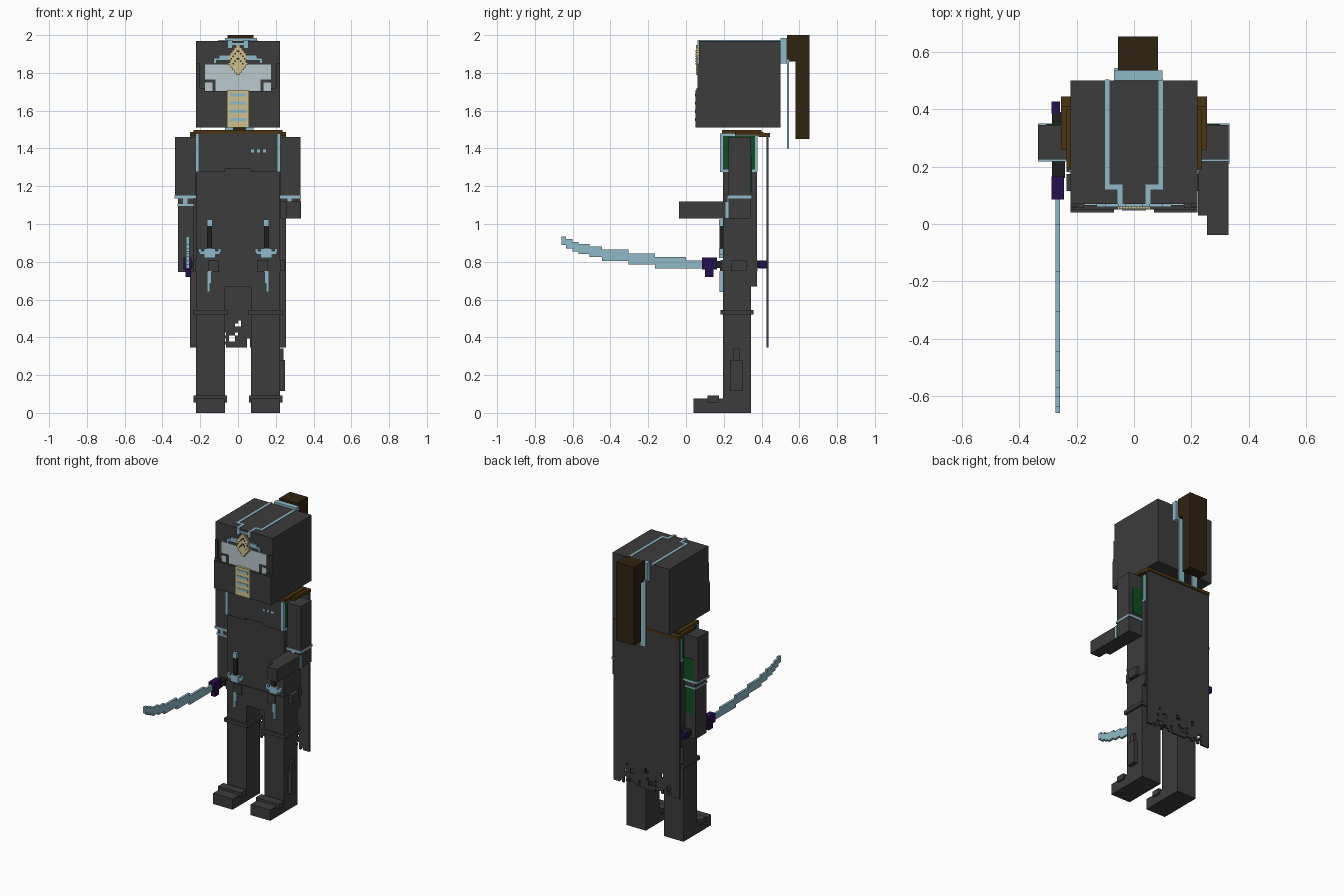
import bpy, bmesh, random

random.seed(4)


def material(name, hexa):
    rgb = [int(hexa[i:i + 2], 16) / 255 for i in (0, 2, 4)]
    lin = [c / 12.92 if c <= 0.04045 else ((c + 0.055) / 1.055) ** 2.4 for c in rgb]
    m = bpy.data.materials.new(name)
    m.diffuse_color = (*lin, 1)
    return m


DARK = material("charcoal", "3c3c3c")
BLUE = material("pale blue", "90b9c9")
LIGHT = material("light grey", "b9c8cd")
BEIGE = material("beige", "cfc08e")
BROWN = material("collar brown", "4a3512")
HAIR = material("dark brown", "2f2311")
GREEN = material("green", "0f4c22")
PURPLE = material("deep purple", "25104d")
BLACK = material("near black", "1f1f1f")


def boxes(name, mat, *specs):
    """One object made of boxes given as (x0, x1, y0, y1, z0, z1)."""
    bm = bmesh.new()
    for s in specs:
        x, y, z = sorted(s[0:2]), sorted(s[2:4]), sorted(s[4:6])
        v = [bm.verts.new((a, b, c)) for a in x for b in y for c in z]
        for f in ((0, 1, 3, 2), (4, 6, 7, 5), (0, 4, 5, 1), (2, 3, 7, 6), (0, 2, 6, 4), (1, 5, 7, 3)):
            bm.faces.new([v[i] for i in f])
    bmesh.ops.recalc_face_normals(bm, faces=bm.faces[:])
    me = bpy.data.meshes.new(name)
    bm.to_mesh(me)
    bm.free()
    me.materials.append(mat)
    ob = bpy.data.objects.new(name, me)
    bpy.context.collection.objects.link(ob)
    return ob


def pair(name, mat, *specs):
    """Same boxes on both sides of x = 0."""
    flipped = [(-s[0], -s[1], *s[2:]) for s in specs]
    return boxes(name, mat, *specs, *flipped)


# --- Head and face ---
boxes("head", DARK, (-.222, .222, .07, .5, 1.51, 1.97))
pair("mask", DARK, (.055, .222, .05, .07, 1.51, 1.705), (.175, .222, .055, .07, 1.705, 1.72),
     (.2, .222, .06, .07, 1.72, 1.85))
boxes("visor", LIGHT, (-.175, .175, .065, .07, 1.705, 1.845))
pair("visor_frame", DARK, (.12, .175, .062, .065, 1.75, 1.765), (.12, .135, .062, .065, 1.705, 1.75))
boxes("mouth_grille", BEIGE, (-.055, .055, .05, .07, 1.51, 1.71))
boxes("grille_slits", BLUE, *[(-.042, .042, .047, .05, z, z + .017) for z in (1.545, 1.588, 1.632, 1.675)])

# --- Forehead emblem: stepped disc with dark studs ---
P = .0105
halves = [1, 2, 3, 4, 5, 4, 5, 4, 4, 3, 2, 1]
disc, studs = [], []
for r, h in enumerate(halves):
    z = 1.79 + r * P * 1.25
    disc.append((-h * P, h * P, .053, .07, z, z + P * 1.25))
    if r > 3:
        studs += [(s * i * P, s * (i + .8) * P, .051, .053, z + .002, z + P)
                  for i in range(h) if (i + r) % 3 == 0 for s in (1, -1)]
boxes("emblem", BEIGE, *disc)
boxes("emblem_studs", BLACK, *studs)
pair("emblem_wings", BLUE, (.05, .125, .06, .07, 1.865, 1.88), (.04, .1, .06, .07, 1.88, 1.895),
     (.03, .055, .06, .07, 1.93, 1.975), (0, .055, .06, .07, 1.945, 1.96), (.115, .13, .06, .07, 1.85, 1.875))

# --- Stripes over the head top ---
pair("head_stripes", BLUE, (.085, .102, .12, .505, 1.965, 1.974), (.04, .09, .12, .137, 1.965, 1.974),
     (.04, .057, .07, .125, 1.965, 1.974))

# --- Ponytail with its tie and ribbons ---
boxes("hair_tie", BLUE, (-.07, .1, .5, .535, 1.85, 1.985))
boxes("hair_ribbons", BLUE, (-.068, -.025, .535, .545, 1.4, 1.87), (.04, .083, .535, .545, 1.4, 1.87))
boxes("ponytail", HAIR, (-.055, .083, .535, .655, 1.86, 2), (-.055, .083, .58, .655, 1.45, 1.86))

# --- Torso ---
boxes("torso", DARK, (-.222, .222, .195, .375, .67, 1.48))
boxes("chest_plate", DARK, (-.222, -.07, .183, .195, 1.275, 1.48), (-.07, .07, .183, .195, 1.29, 1.48),
      (.07, .222, .183, .195, 1.275, 1.48))
boxes("chest_dots", BLUE, *[(x, x + .016, .18, .183, 1.378, 1.394) for x in (.068, .1, .132)])
pair("side_trim", BLUE, (.208, .226, .18, .196, 1.275, 1.48), (.216, .226, .365, .378, 1.275, 1.48),
     (.22, .226, .19, .37, 1.275, 1.288), (.22, .226, .19, .37, 1.467, 1.48))
pair("side_panel", GREEN, (.22, .225, .2, .365, 1.288, 1.467))
boxes("belt", DARK, (-.226, .226, .188, .379, .75, .81))
pair("belt_pouches", DARK, (.1, .16, .18, .19, .745, .808), (.222, .25, .24, .32, .75, .81))

# --- Collar ---
boxes("collar", BROWN, (-.235, .235, .19, .4, 1.478, 1.497), (-.255, .255, .26, .41, 1.468, 1.488),
      (-.255, .255, .385, .445, 1.46, 1.482))

# --- Daggers at the belt ---
pair("dagger_grip", BLACK, (.137, .163, .178, .195, .87, .99))
pair("dagger_metal", BLUE, (.135, .165, .176, .195, .99, 1.025), (.095, .205, .176, .195, .838, .856),
     (.09, .107, .176, .195, .85, .87), (.193, .21, .176, .195, .85, .87), (.12, .18, .174, .195, .82, .87),
     (.14, .163, .178, .195, .685, .75), (.148, .163, .178, .195, .64, .685))

# --- Arms: right one bent forward, left one hanging ---
boxes("right_arm", DARK, (.224, .33, .225, .345, 1.03, 1.46), (.224, .33, .03, .225, 1.03, 1.12),
      (.255, .33, -.038, .03, 1.03, 1.12))
boxes("right_arm_band", BLUE, (.222, .334, .218, .35, 1.135, 1.15), (.262, .284, .218, .226, 1.12, 1.135),
      (.33, .333, .21, .226, 1.03, 1.12))
boxes("left_arm", DARK, (-.333, -.224, .225, .345, 1.14, 1.46), (-.317, -.235, .225, .345, .745, 1.14))
boxes("left_arm_band", BLUE, (-.335, -.222, .218, .35, 1.135, 1.15), (-.29, -.268, .218, .226, 1.1, 1.135),
      (-.32, -.232, .218, .35, 1.095, 1.106))
boxes("arm_back_panels", GREEN, (.225, .3, .345, .349, 1.17, 1.36), (-.305, -.225, .345, .349, 1.15, 1.3),
      (-.305, -.237, .345, .349, .92, 1.095))

# --- Legs and boots ---
pair("legs", DARK, (.07, .222, .195, .345, 0, .7))
pair("knee_bands", DARK, (.055, .236, .182, .357, .52, .545))
pair("boots", DARK, (.07, .222, .04, .2, 0, .075), (.058, .236, .115, .175, .055, .092))
boxes("leg_holster", DARK, (.222, .25, .235, .3, .115, .28), (.222, .24, .252, .282, .28, .34))

# --- Sword held in the left hand ---
boxes("sword_grip", BLACK, (-.286, -.24, .16, .39, .768, .803))
boxes("sword_guard", PURPLE, (-.288, -.245, .085, .165, .76, .822), (-.278, -.25, .1, .145, .72, .76),
      (-.288, -.258, .385, .428, .765, .806))
steps = [.09, 0, -.165, -.305, -.445, -.51, -.57, -.6, -.635, -.66]
lows = [.764, .764, .785, .805, .825, .84, .855, .87, .89]
highs = [.806, .825, .845, .865, .88, .895, .905, .92, .935]
boxes("sword_blade", BLUE, *[(-.274, -.258, steps[i + 1], steps[i], lows[i], highs[i]) for i in range(9)])

# --- Cape with a torn, pixelated hem ---
C = .51 / 32
cells = []
for c in range(32):
    x = -.255 + c * C
    for r in range(10):
        z = .345 + r * C
        seen_hole = (c, r) in {(15, 7), (16, 7), (16, 8), (13, 2), (14, 2), (13, 3), (14, 3), (15, 4),
                               (19, 0), (19, 1), (19, 2)}
        torn = (3 < c < 12 or 20 < c < 29) and random.random() < (.5 if r == 0 else .25 if r < 4 else .06)
        if not (seen_hole or torn):
            cells.append((x, x + C, .425, .438, z, z + C))
boxes("cape_hem", DARK, *cells)
boxes("cape", DARK, (-.255, .255, .425, .438, .345 + 10 * C, 1.465))
